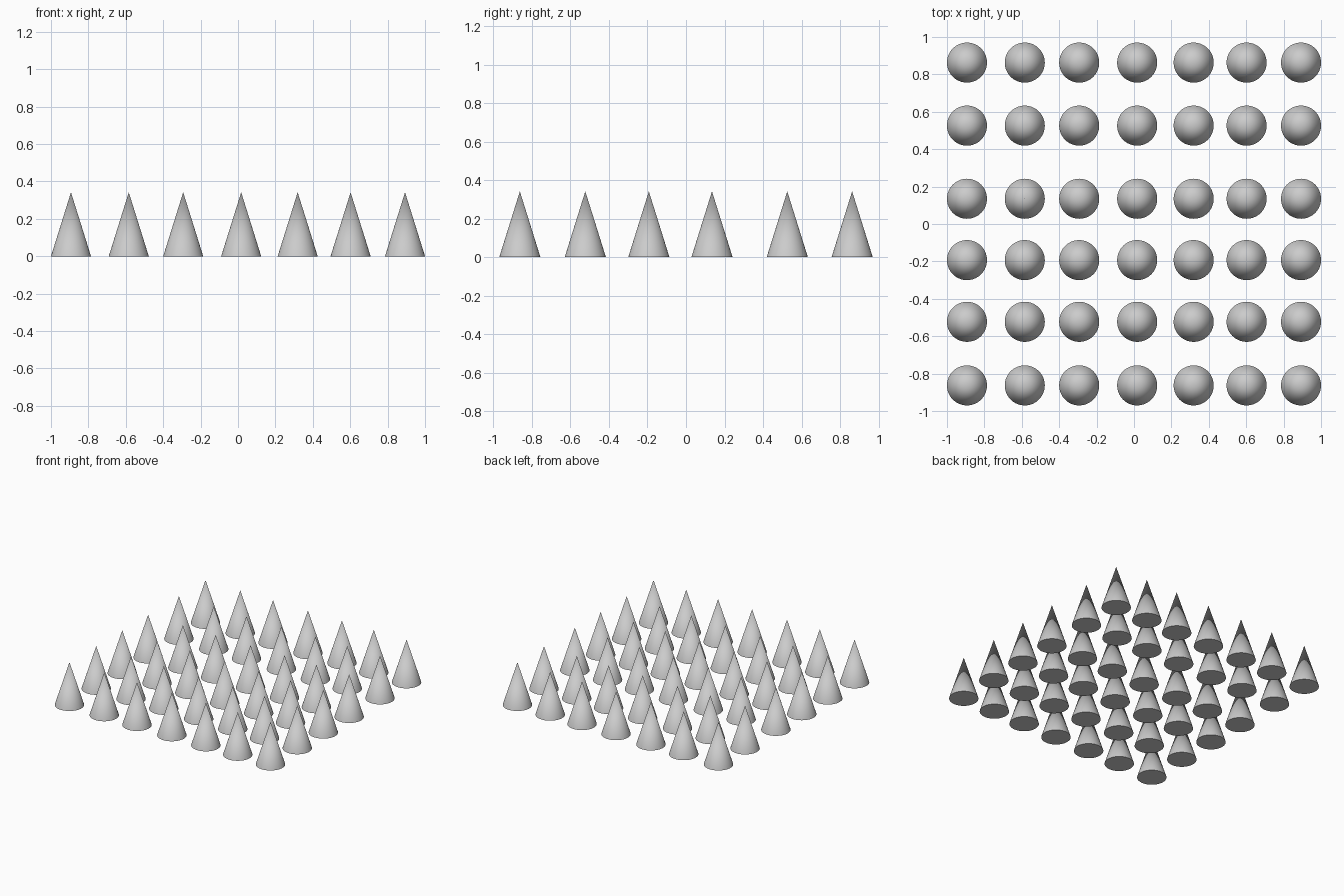
import bpy

if "Cube" in bpy.data.objects:
    bpy.data.objects.remove(bpy.data.objects["Cube"])

# Slightly uneven column and row centres of the cone field
COLUMNS = [-0.893, -0.584, -0.293, 0.017, 0.319, 0.602, 0.893]
ROWS = [-0.863, -0.523, -0.193, 0.135, 0.526, 0.863]
RADIUS, HEIGHT = 0.107, 0.342

# Master cone, pointed and closed at the base
bpy.ops.mesh.primitive_cone_add(vertices=64, radius1=RADIUS, radius2=0, depth=HEIGHT)
master = bpy.context.object
bpy.ops.object.shade_smooth_by_angle()

# One cone at each grid crossing, sharing the same mesh
for r, y in enumerate(ROWS):
    for c, x in enumerate(COLUMNS):
        cone = master
        if r or c:
            cone = master.copy()
            bpy.context.collection.objects.link(cone)
        cone.name = f"cone_row{r + 1}_column{c + 1}"
        cone.location = (x, y, HEIGHT / 2)
